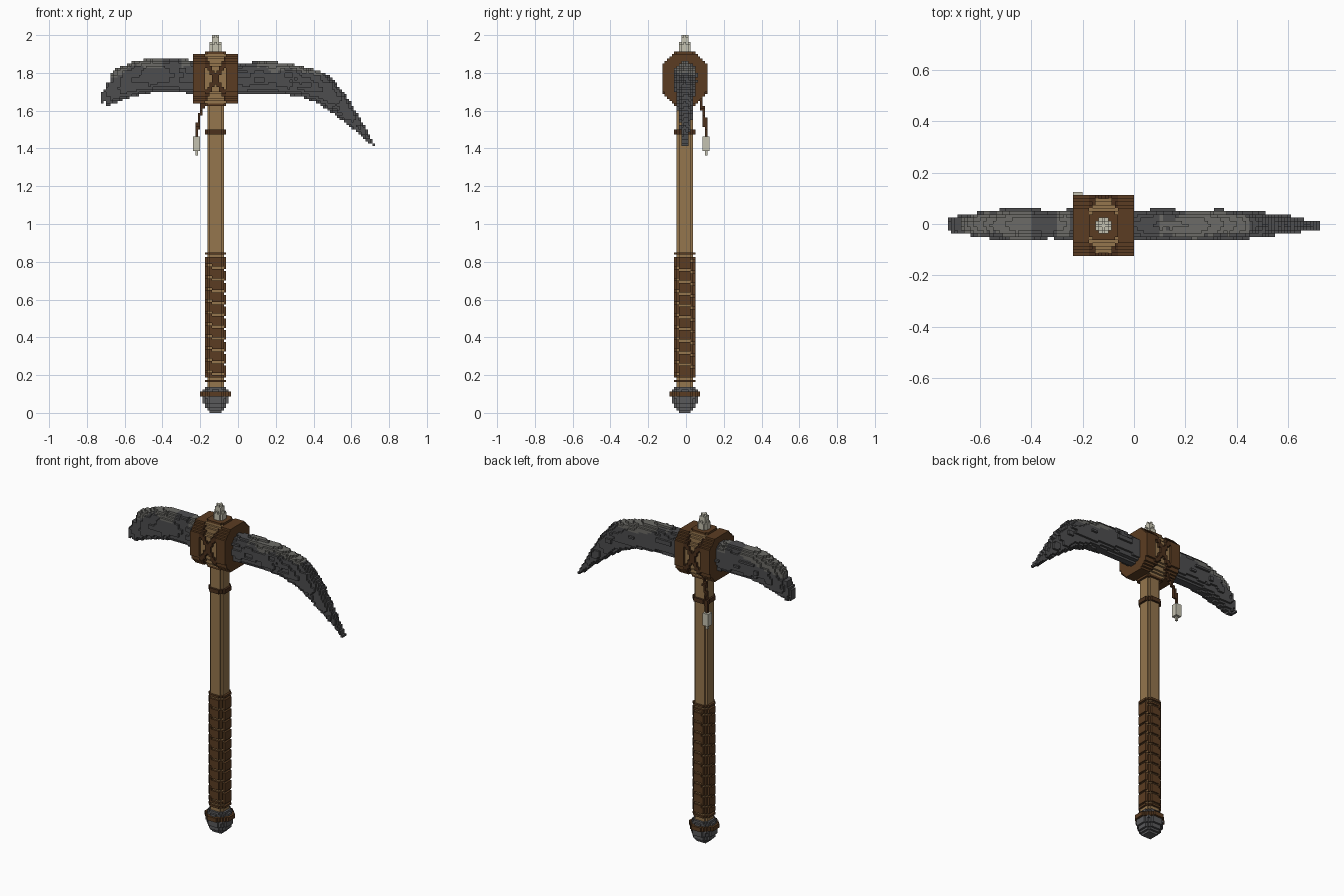
import bpy, bmesh, math
from mathutils import Vector, noise

cube = bpy.data.objects.get("Cube")
if cube:
    bpy.data.objects.remove(cube, do_unlink=True)

V = 0.0125                 # edge of one block
CX, CY = -9.5 * V, -0.5 * V  # axis of the handle

COLOURS = {
    "wood": (0.30, 0.18, 0.075),
    "leather": (0.105, 0.046, 0.016),
    "dark_leather": (0.07, 0.03, 0.012),
    "dark_stone": (0.075, 0.075, 0.078),
    "light_stone": (0.15, 0.148, 0.135),
    "iron": (0.10, 0.10, 0.105),
    "bone": (0.56, 0.54, 0.44),
}
MATS = {}
for key, rgb in COLOURS.items():
    m = bpy.data.materials.new(key)
    m.use_nodes = True
    m.diffuse_color = (*rgb, 1)
    bsdf = m.node_tree.nodes["Principled BSDF"]
    bsdf.inputs["Base Color"].default_value = (*rgb, 1)
    bsdf.inputs["Roughness"].default_value = 0.9
    MATS[key] = m


def blocks(name, low, high, rule):
    """Fill a box with blocks where rule(x, y, z) names a colour; keep the outer faces."""
    ranges = [range(math.floor(a / V), math.ceil(b / V)) for a, b in zip(low, high)]
    cells = {}
    for i in ranges[0]:
        for j in ranges[1]:
            for k in ranges[2]:
                colour = rule((i + 0.5) * V, (j + 0.5) * V, (k + 0.5) * V)
                if colour:
                    cells[i, j, k] = colour
    used = sorted(set(cells.values()))
    bm = bmesh.new()
    verts = {}

    def corner(p):
        if p not in verts:
            verts[p] = bm.verts.new([c * V for c in p])
        return verts[p]

    for cell, colour in cells.items():
        for axis in range(3):
            for side in (0, 1):
                near = list(cell)
                near[axis] += 2 * side - 1
                if tuple(near) in cells:
                    continue
                ring = []
                for a, b in ((0, 0), (1, 0), (1, 1), (0, 1)):
                    p = list(cell)
                    p[axis] += side
                    p[(axis + 1) % 3] += a
                    p[(axis + 2) % 3] += b
                    ring.append(corner(tuple(p)))
                face = bm.faces.new(ring if side else ring[::-1])
                face.material_index = used.index(colour)
    mesh = bpy.data.meshes.new(name)
    bm.to_mesh(mesh)
    bm.free()
    for key in used:
        mesh.materials.append(MATS[key])
    obj = bpy.data.objects.new(name, mesh)
    bpy.context.collection.objects.link(obj)
    return obj


def curve(points, x):
    """Straight-line interpolation through a short profile."""
    for (x0, y0), (x1, y1) in zip(points, points[1:]):
        if x0 <= x <= x1:
            return y0 + (y1 - y0) * (x - x0) / (x1 - x0)
    return points[0][1] if x < points[0][0] else points[-1][1]


def octagon(x, y, r):
    dx, dy = abs(x - CX), abs(y - CY)
    return max(dx, dy) <= r and dx + dy <= r * 1.5


def round_section(x, y, r):
    return math.hypot(x - CX, y - CY) <= r


def post(name, z0, z1, r, rule):
    return blocks(name, (CX - r, CY - r, z0), (CX + r, CY + r, z1), rule)


# Handle shaft
post("handle", 0.1, 1.7, 0.06, lambda x, y, z: octagon(x, y, 0.045) and "wood")

# Spiral grip wrap with grooves, and its end bands
PITCH = 0.0625


def grip(x, y, z):
    if not octagon(x, y, 0.057) or octagon(x, y, 0.032):
        return None
    if z < 0.2 or z > 0.81:
        return "leather" if int(z / V) % 2 else (octagon(x, y, 0.045) and "leather")
    turn = math.atan2(y - CY, x - CX) / (2 * math.pi)
    if (z + PITCH * turn) % PITCH < V:
        return octagon(x, y, 0.045) and "wood"
    return "leather"


post("grip_wrap", 0.1625, 0.8625, 0.07, grip)

# Thin binding higher on the shaft
post("shaft_ring", 1.475, 1.5, 0.07, lambda x, y, z: octagon(x, y, 0.057) and "dark_leather")

# Pommel with a leather band
POMMEL = [(0, 0.03), (0.03, 0.056), (0.06, 0.07), (0.1, 0.072), (0.135, 0.058)]


def pommel(x, y, z):
    if 0.0875 < z < 0.1125:
        return round_section(x, y, 0.08) and "leather"
    return round_section(x, y, curve(POMMEL, z)) and "iron"


post("pommel", 0, 0.1375, 0.09, pommel)

# Pick head: upper edge, lower edge and half thickness along x
TOP = [(-0.725, 1.69), (-0.70, 1.76), (-0.65, 1.82), (-0.55, 1.86), (-0.45, 1.88),
       (-0.3, 1.88), (-0.2, 1.85), (0, 1.845), (0.1, 1.86), (0.25, 1.855), (0.354, 1.83),
       (0.434, 1.81), (0.487, 1.78), (0.566, 1.69), (0.646, 1.56), (0.725, 1.42)]
BOTTOM = [(-0.725, 1.61), (-0.6, 1.66), (-0.5, 1.69), (-0.4, 1.70), (-0.2, 1.69),
          (0.2, 1.69), (0.33, 1.675), (0.42, 1.64), (0.51, 1.58), (0.6, 1.51), (0.725, 1.405)]
HALF = [(-0.725, 0.022), (-0.6, 0.05), (-0.5, 0.056), (0.35, 0.056), (0.5, 0.046), (0.725, 0.014)]


def pick(x, y, z):
    top, bottom = curve(TOP, x), curve(BOTTOM, x)
    if not bottom <= z <= top:
        return None
    u = (2 * z - top - bottom) / (top - bottom)
    row = math.floor(z / (2 * V))
    chip = noise.cell(Vector((x / 0.045 + 0.5 * (row % 2), row + 0.5, 3.5)))
    half = curve(HALF, x) + 0.006 * chip
    # Notches in the blunt end
    if x < -0.67 and chip > 0.3 and abs(u) > 0.5:
        return None
    if abs(y - CY / 2) > max(half * math.sqrt(max(0, 1 - abs(u) ** 2.6)), 0.4 * V + 0.002):
        return None
    worn = -0.68 < x < -0.4 or -0.3 < x < -0.25 or 0.1 < x < 0.45
    patch = noise.noise(Vector((x * 11, y * 8, z * 11)))
    return "light_stone" if worn and u > 0.55 - 0.5 * patch else "dark_stone"


blocks("pick_blade", (-0.725, -0.075, 1.4), (0.725, 0.075, 1.9), pick)

# Head block: wooden core, crossed lashing and leather side plates
HZ = 1.769


def head(x, y, z):
    dx, dy, dz = abs(x - CX), abs(y - CY), abs(z - HZ)

    def inside(ry, rz):
        return dy <= ry and dz <= rz and dy / ry + dz / rz <= 1.5

    if dx > 0.058:
        return inside(0.119, 0.135) and "leather"
    if inside(0.105, 0.13):
        return "leather" if dz < 0.03 and dx > 0.05 else "wood"
    crossing = abs(dx / 0.06 - dz / 0.105) < 0.25
    return crossing and inside(0.119, 0.142) and "dark_leather"


blocks("head_block", (CX - 0.107, -0.14, 1.62), (CX + 0.107, 0.14, 1.92), head)

# Collars above and below the block
post("top_collar", 1.8875, 1.9125, 0.07, lambda x, y, z: octagon(x, y, 0.06) and "leather")
post("lower_collar", 1.625, 1.65, 0.07, lambda x, y, z: octagon(x, y, 0.06) and "leather")

# Bone spike on top
SPIKE = [(1.9, 0.036), (1.935, 0.034), (1.96, 0.024), (2.0, 0.014)]
post("top_spike", 1.9, 2.0, 0.05,
     lambda x, y, z: round_section(x, y, curve(SPIKE, z)) and "bone")

# Hanging cord and bone charm behind the head
CORD_X = [(1.46, -0.219), (1.53, -0.211), (1.58, -0.2), (1.65, -0.18)]
CORD_Y = [(1.46, 0.106), (1.55, 0.1), (1.65, 0.08)]
CHARM = [(1.36, 0.010), (1.385, 0.012), (1.4, 0.021), (1.44, 0.021), (1.46, 0.012)]


def cord(x, y, z):
    near = max(abs(x - curve(CORD_X, z)), abs(y - curve(CORD_Y, z))) <= 0.0085
    return near and "dark_leather"


def charm(x, y, z):
    return max(abs(x + 0.219), abs(y - 0.106)) <= curve(CHARM, z) and "bone"


blocks("charm_cord", (-0.25, 0.05, 1.4625), (-0.15, 0.14, 1.6625), cord)
blocks("bone_charm", (-0.25, 0.07, 1.3625), (-0.18, 0.14, 1.4625), charm)
